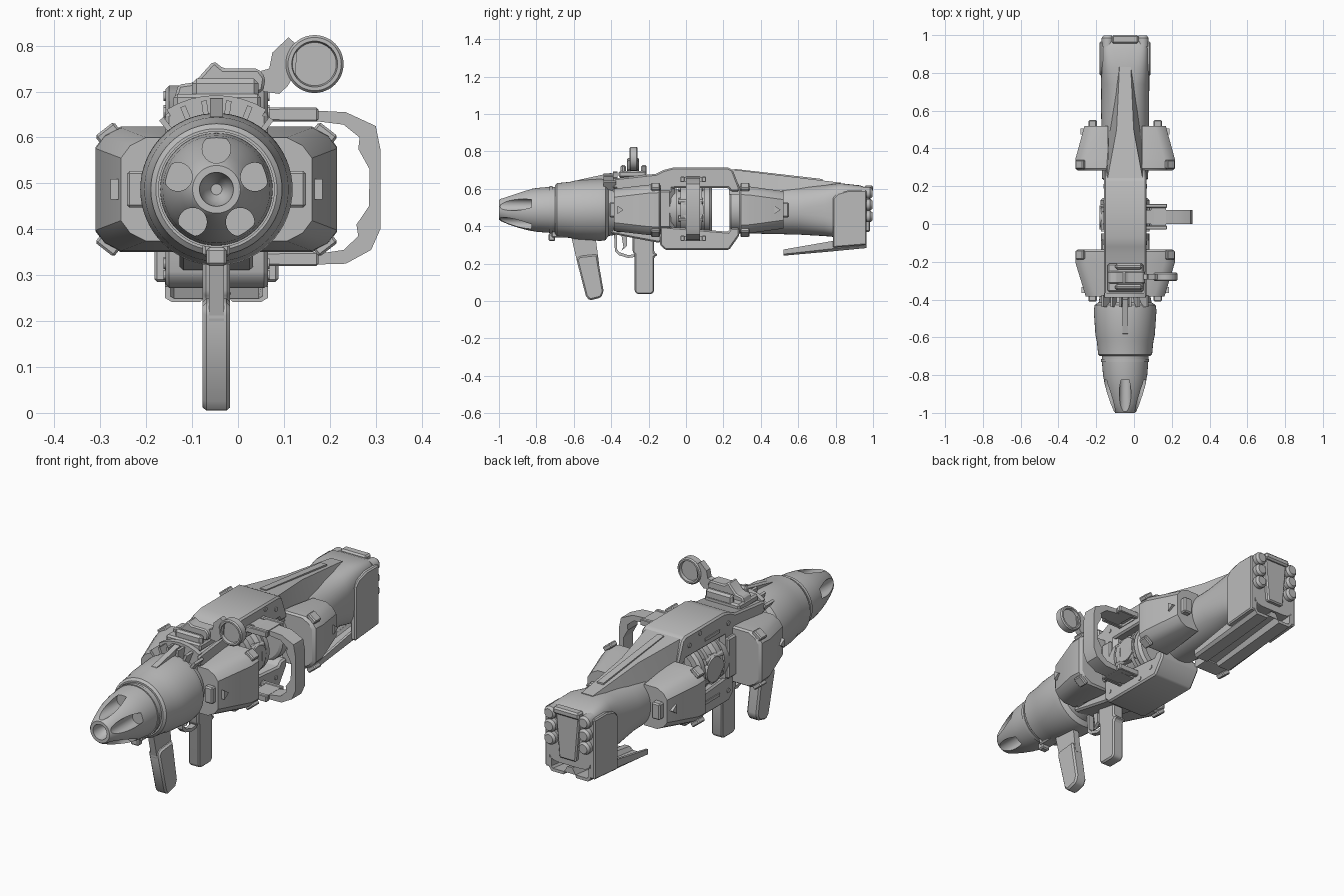
import bpy, bmesh, math
from mathutils import Vector, Matrix

CX, CZ = -0.047, 0.487          # barrel axis
grey = bpy.data.materials.new("grey_metal")
grey.diffuse_color = (0.5, 0.5, 0.5, 1)


def finish(name, bm, bevel=0.0, smooth=30):
    bmesh.ops.remove_doubles(bm, verts=bm.verts, dist=1e-5)
    bmesh.ops.recalc_face_normals(bm, faces=bm.faces)
    if bevel:
        edges = [e for e in bm.edges if len(e.link_faces) == 2 and e.calc_face_angle() > 0.5]
        bmesh.ops.bevel(bm, geom=edges, offset=bevel, segments=1, affect='EDGES', clamp_overlap=True)
    me = bpy.data.meshes.new(name)
    bm.to_mesh(me)
    bm.free()
    me.materials.append(grey)
    ob = bpy.data.objects.new(name, me)
    bpy.context.collection.objects.link(ob)
    return ob


def loft(name, rings, bevel=0.0, closed=True):
    """Skin a list of equal-length point rings, capping both ends."""
    bm = bmesh.new()
    vs = [[bm.verts.new(p) for p in r] for r in rings]
    n = len(rings[0])
    for a, b in zip(vs, vs[1:]):
        for i in range(n):
            bm.faces.new((a[i], a[(i + 1) % n], b[(i + 1) % n], b[i]))
    if closed:
        bm.faces.new(vs[0])
        bm.faces.new(vs[-1])
    return finish(name, bm, bevel)


def prism(name, pts, axis, a, b, bevel=0.0):
    """Extrude an outline along x (points y,z) or y (points x,z)."""
    put = (lambda p, t: (t, p[0], p[1])) if axis == 'x' else (lambda p, t: (p[0], t, p[1]))
    return loft(name, [[put(p, t) for p in pts] for t in (a, b)], bevel)


def box(name, x0, x1, y0, y1, z0, z1, bevel=0.0):
    return prism(name, [(y0, z0), (y1, z0), (y1, z1), (y0, z1)], 'x', x0, x1, bevel)


def lathe(name, prof, cx=CX, cz=CZ, seg=48):
    """Revolve (y, radius) points about an axis along y."""
    rings = [[(cx + r * math.cos(t), y, cz + r * math.sin(t))
              for t in (2 * math.pi * i / seg for i in range(seg))] for y, r in prof]
    return loft(name, rings)


def pin(name, x0, x1, y, z, r, seg=20):
    """Round pin along x."""
    ts = [2 * math.pi * i / seg for i in range(seg)]
    return prism(name, [(y + r * math.cos(t), z + r * math.sin(t)) for t in ts], 'x', x0, x1)


# Nose cone with a hollow muzzle and five scooped flutes
nose = lathe("nose_cone", [(-0.93, 0.012), (-0.95, 0.025), (-0.975, 0.034), (-1, 0.037), (-1, 0.052),
                           (-0.99, 0.06), (-0.95, 0.077), (-0.9, 0.094), (-0.85, 0.108), (-0.8, 0.117),
                           (-0.74, 0.122), (-0.69, 0.124)], seg=64)
for k in range(5):
    t = math.radians(90 + 72 * k)
    cut = lathe("flute_cutter", [(-1.1, 0.031), (-0.825, 0.031)],
                CX + 0.088 * math.cos(t), CZ + 0.088 * math.sin(t), 32)
    cut.hide_render = True
    m = nose.modifiers.new("flute", 'BOOLEAN')
    m.operation, m.solver, m.object = 'DIFFERENCE', 'EXACT', cut
    bpy.context.view_layer.objects.active = nose
    bpy.ops.object.modifier_apply(modifier=m.name)
    bpy.data.objects.remove(cut)

# Barrel: shroud, rear cylinder with rings, rear tube
lathe("nose_collar", [(-0.73, 0.118), (-0.73, 0.127), (-0.715, 0.127), (-0.715, 0.118)])
lathe("barrel_shroud", [(-0.70, 0.11), (-0.70, 0.132), (-0.69, 0.143), (-0.62, 0.150), (-0.59, 0.157),
                        (-0.46, 0.166), (-0.43, 0.162), (-0.415, 0.14), (-0.36, 0.13), (-0.36, 0.1)], seg=64)
lathe("inner_barrel", [(-0.42, 0.125), (-0.08, 0.125)])
lathe("chamber", [(-0.1, 0.128), (-0.05, 0.128), (-0.05, 0.11), (-0.03, 0.11), (-0.03, 0.135), (0.0, 0.135),
                  (0.01, 0.115), (0.055, 0.115), (0.065, 0.135), (0.085, 0.135), (0.085, 0.115), (0.1, 0.115),
                  (0.1, 0.13), (0.125, 0.13), (0.138, 0.118), (0.138, 0.09), (0.13, 0.085)])
for k in range(8):
    t = math.pi * (k + 0.5) / 4
    lathe("chamber_rod", [(-0.04, 0.016), (0.09, 0.016)], CX + 0.122 * math.cos(t), CZ + 0.122 * math.sin(t), 12)


def rounded(y, hx, zt, zb, e, n=48):
    """Superellipse cross-section."""
    out = []
    for i in range(n):
        c, s = math.cos(2 * math.pi * i / n), math.sin(2 * math.pi * i / n)
        out.append((CX + hx * math.copysign(abs(c) ** (2 / e), c), y,
                    (zt + zb) / 2 + (zt - zb) / 2 * math.copysign(abs(s) ** (2 / e), s)))
    return out


loft("rear_tube", [rounded(*s) for s in [(0.232, 0.11, 0.60, 0.375, 2), (0.24, 0.122, 0.61, 0.363, 2),
     (0.6, 0.127, 0.615, 0.355, 2.1), (0.74, 0.128, 0.62, 0.347, 2.8), (0.82, 0.128, 0.63, 0.34, 4),
     (0.93, 0.125, 0.618, 0.335, 6), (0.965, 0.115, 0.605, 0.335, 6)]])

# Receiver and the upper and lower frame around the open chamber
XL, XR = -0.158, 0.065
box("receiver", XL, XR, -0.39, -0.06, 0.37, 0.65, 0.02)
prism("upper_frame", [(-0.39, 0.60), (-0.39, 0.655), (-0.16, 0.68), (-0.12, 0.70), (-0.07, 0.713), (0.225, 0.713),
                      (0.25, 0.70), (0.285, 0.61), (0.285, 0.585), (0.24, 0.585), (0.225, 0.605)], 'x', XL, XR, 0.008)
prism("lower_frame", [(-0.14, 0.40), (-0.14, 0.30), (-0.11, 0.272), (0.23, 0.272), (0.285, 0.35), (0.285, 0.39),
                      (0.24, 0.39), (0.225, 0.37)], 'x', XL, XR, 0.008)
prism("belly", [(-0.40, 0.39), (-0.40, 0.36), (-0.3, 0.34), (-0.14, 0.31), (-0.1, 0.39)], 'x', CX - 0.08, CX + 0.08, 0.008)
for s in (-1, 1):
    x = CX + s * 0.1115
    for y, z in [(-0.1, 0.655), (-0.1, 0.325), (0.12, 0.69), (0.2, 0.66), (0.12, 0.30), (0.2, 0.325)]:
        pin("frame_bolt", x - 0.004, x + 0.004, y, z, 0.011, 12)
    box("frame_rib", x - 0.004, x + 0.004, -0.03, 0.08, 0.635, 0.65)
    box("frame_rib", x - 0.004, x + 0.004, -0.03, 0.08, 0.325, 0.34)

# Tapered cowl behind the frame, and long ridges
loft("cowl", [[(CX + s * w, y, z) for s, w, z in ((-1, wb, 0.57), (1, wb, 0.57), (1, wt, zt), (-1, wt, zt))]
              for y, wb, wt, zt in ((0.23, 0.108, 0.095, 0.705), (0.5, 0.085, 0.045, 0.672), (0.83, 0.05, 0.03, 0.632))])
prism("top_ridge", [(0.26, 0.6), (0.26, 0.706), (0.73, 0.652), (0.73, 0.6)], 'x', CX - 0.017, CX + 0.017)
prism("shroud_ridge", [(-0.60, 0.62), (-0.58, 0.646), (-0.40, 0.685), (-0.38, 0.62)], 'x', CX - 0.014, CX + 0.014)

# Radial cooling fins behind the shroud
for d in (-38, -22, -8, 8, 22, 38):
    t = math.radians(d)
    fin = box("cooling_fin", -0.006, 0.006, -0.44, -0.375, 0.12, 0.195)
    fin.data.transform(Matrix.Translation((CX, 0, CZ)) @ Matrix.Rotation(t, 4, 'Y'))
arc = [math.radians(a) for a in range(58, 123, 8)]
prism("fin_collar", [(CX + 0.205 * math.cos(t), CZ + 0.205 * math.sin(t)) for t in arc] +
      [(CX + 0.12 * math.cos(t), CZ + 0.12 * math.sin(t)) for t in reversed(arc)], 'y', -0.39, -0.365)


# Side pods with latches, catches and brackets
def pod(name, s, sections, latch_y, catch_y, catch_x, clip):
    def ring(y, out, h):
        p = [(0.09, -h), (out - 0.055, -h), (out - 0.02, -h + 0.018), (out, -h + 0.045),
             (out, h - 0.045), (out - 0.02, h - 0.018), (out - 0.055, h), (0.09, h)]
        return [(CX + s * a, y, CZ + b) for a, b in p]
    loft(name, [ring(*q) for q in sections])
    for v in (-1, 1):
        latch = box("pod_latch", -0.026, 0.026, latch_y - 0.024, latch_y + 0.024, -0.012, 0.012, 0.005)
        latch.data.transform(Matrix.Translation((CX + s * 0.237, 0, CZ + v * 0.122)) @
                             Matrix.Rotation(s * v * math.radians(38), 4, 'Y'))
    a, b = sorted((CX + s * (catch_x - 0.02), CX + s * (catch_x + 0.012)))
    prism("pod_catch", [(catch_y - 0.016, CZ + 0.022), (catch_y + 0.016, CZ), (catch_y - 0.016, CZ - 0.022)], 'x', a, b)
    a, b = sorted((CX + s * 0.15, CX + s * 0.195))
    box("pod_bracket", a, b, clip[0], clip[1], CZ - 0.04, CZ + 0.04, 0.006)


for s in (-1, 1):
    pod("front_pod", s, [(-0.135, 0.25, 0.13), (-0.145, 0.263, 0.137), (-0.205, 0.263, 0.134), (-0.385, 0.208, 0.113)],
        -0.163, -0.35, 0.219, (-0.41, -0.375))
    pod("rear_pod", s, [(0.283, 0.25, 0.12), (0.293, 0.263, 0.127), (0.345, 0.263, 0.124), (0.52, 0.215, 0.1)],
        0.315, 0.49, 0.223, (0.51, 0.55))
    x0, x1 = sorted((CX + s * 0.1, CX + s * 0.128))
    box("pod_mount", x0, x1, -0.37, -0.08, 0.39, 0.59, 0.008)

# Carry handle on the right, with forked roots
prism("side_handle", [(0.05, 0.665), (0.235, 0.655), (0.30, 0.625), (0.31, 0.575), (0.31, 0.40), (0.29, 0.355),
      (0.235, 0.325), (0.05, 0.32), (0.05, 0.335), (0.15, 0.343), (0.23, 0.355), (0.262, 0.385), (0.258, 0.41),
      (0.285, 0.45), (0.287, 0.53), (0.262, 0.575), (0.265, 0.60), (0.23, 0.628), (0.15, 0.638), (0.05, 0.648)],
      'y', 0.0, 0.075)
for z in (0.32, 0.635):
    for y in (-0.03, 0.085):
        box("handle_fork", 0.04, 0.175, y, y + 0.022, z, z + 0.03, 0.004)
    box("handle_bridge", 0.09, 0.17, -0.03, 0.107, z + 0.003, z + 0.027)
pin("left_boss", -0.182, -0.13, 0.037, CZ, 0.06, 24)
pin("right_boss", 0.03, 0.085, 0.037, CZ, 0.06, 24)

# Folding sight on top
box("sight_base", -0.14, 0.05, -0.36, -0.21, 0.66, 0.695, 0.008)
body = [(-0.14, 0.68), (-0.13, 0.715), (-0.095, 0.72), (-0.053, 0.767), (-0.032, 0.75), (0.045, 0.75),
        (0.06, 0.73), (0.055, 0.70), (0.0, 0.685)]
prism("sight_mount", body, 'y', -0.315, -0.25, 0.006)
for y in (-0.35, -0.24):
    box("sight_cheek", -0.1, 0.045, y, y + 0.03, 0.68, 0.728, 0.01)
prism("sight_arm", [(0.045, 0.72), (0.05, 0.745), (0.068, 0.75), (0.075, 0.785), (0.11, 0.818), (0.13, 0.80), (0.125, 0.74),
      (0.108, 0.712), (0.09, 0.695), (0.055, 0.70)], 'y', -0.295, -0.265)
lathe("sight_ring", [(-0.288, 0.0), (-0.288, 0.047), (-0.302, 0.05), (-0.302, 0.058), (-0.296, 0.063), (-0.264, 0.063),
      (-0.258, 0.058), (-0.258, 0.05), (-0.272, 0.047), (-0.272, 0.0)], 0.167, 0.76)

# Front grip, rear grip and trigger
box("front_grip_rail", CX - 0.03, CX + 0.03, -0.72, -0.47, 0.34, 0.375, 0.006)
box("rail_hook", CX - 0.022, CX + 0.022, -0.735, -0.70, 0.32, 0.36, 0.006)
prism("front_grip_neck", [(-0.615, 0.35), (-0.485, 0.35), (-0.465, 0.2), (-0.58, 0.2)], 'x', CX - 0.016, CX + 0.016)
prism("front_grip", [(-0.585, 0.22), (-0.57, 0.24), (-0.475, 0.25), (-0.44, 0.05), (-0.455, 0.018), (-0.515, 0.003),
                     (-0.535, 0.025)], 'x', CX - 0.03, CX + 0.03, 0.008)
prism("rear_grip", [(-0.285, 0.36), (-0.285, 0.26), (-0.275, 0.25), (-0.275, 0.05), (-0.26, 0.036), (-0.185, 0.036),
                    (-0.17, 0.05), (-0.17, 0.235), (-0.148, 0.247), (-0.17, 0.26), (-0.17, 0.36)],
      'x', CX - 0.03, CX + 0.03, 0.007)
prism("trigger_guard", [(-0.385, 0.36), (-0.38, 0.265), (-0.36, 0.245), (-0.31, 0.23), (-0.275, 0.235), (-0.275, 0.25),
                        (-0.31, 0.245), (-0.355, 0.26), (-0.368, 0.275), (-0.37, 0.36)], 'x', CX - 0.014, CX + 0.014)
prism("trigger", [(-0.345, 0.35), (-0.335, 0.29), (-0.345, 0.268), (-0.315, 0.295), (-0.315, 0.35)],
      'x', CX - 0.008, CX + 0.008)

# Rear side plates, tray, and back panel
for s in (-1, 1):
    a, b = sorted((CX + s * 0.105, CX + s * 0.135))
    prism("rear_side_plate", [(0.785, 0.55), (0.81, 0.575), (0.87, 0.592), (0.965, 0.592), (0.965, 0.30), (0.785, 0.285)],
          'x', a, b, 0.006)
    for z in (0.452, 0.515, 0.578):
        lathe("rear_knob", [(0.94, 0.031), (0.985, 0.031), (0.997, 0.022), (0.997, 0.01)], CX + s * 0.093, z, 16)
half = [(0.112, 0.055), (0.112, 0.014), (0.098, 0.0), (0.035, 0.0), (0.022, 0.025)]
inner = [(0.014, 0.037), (0.03, 0.012), (0.092, 0.012), (0.1, 0.02), (0.1, 0.055)]
tray = half + [(-a, b) for a, b in reversed(half)] + [(-a, b) for a, b in reversed(inner)] + inner
loft("rear_tray", [[(CX + a, y, z + b * k) for a, b in tray]
                   for y, z, k in ((0.52, 0.242, 0.6), (0.78, 0.265, 1), (0.965, 0.283, 1.2))])
prism("back_panel", [(CX - 0.065, 0.60), (CX + 0.065, 0.60), (CX + 0.045, 0.37), (CX - 0.045, 0.37)],
      'y', 0.95, 0.985, 0.006)
box("back_cap", CX - 0.07, CX + 0.07, 0.955, 1.0, 0.585, 0.618, 0.008)

# Smooth round parts, keep edges crisp
bpy.ops.object.select_all(action='SELECT')
bpy.context.view_layer.objects.active = nose
bpy.ops.object.shade_smooth_by_angle(angle=math.radians(30))
